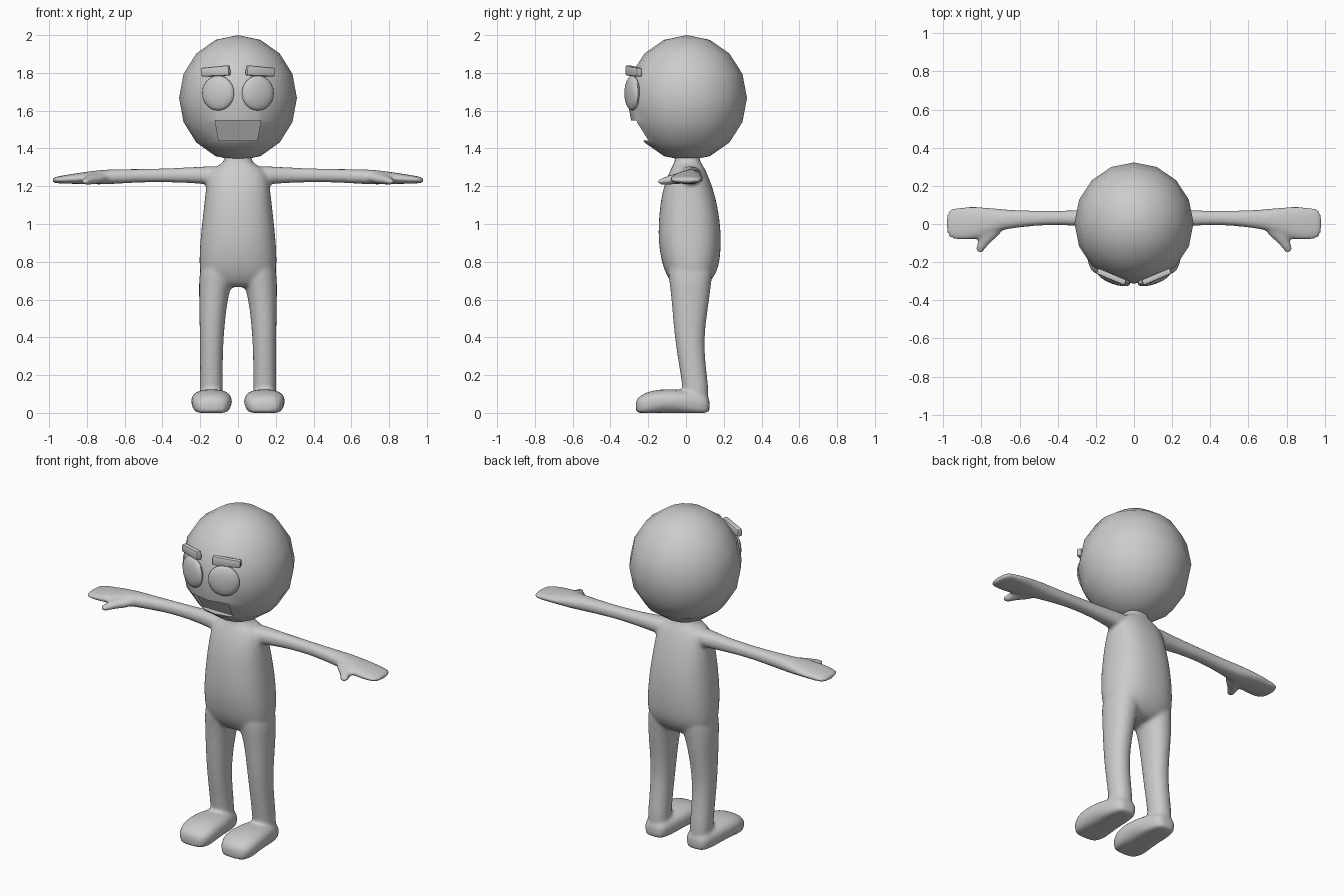
import bpy, bmesh, math
from mathutils import Vector, Matrix

if "Cube" in bpy.data.objects:
    bpy.data.objects.remove(bpy.data.objects["Cube"])

grey = bpy.data.materials.new("plain grey")
grey.diffuse_color = (0.6, 0.6, 0.6, 1)
grey.use_nodes = True
grey.node_tree.nodes["Principled BSDF"].inputs["Base Color"].default_value = grey.diffuse_color


def make_object(name, bm):
    bmesh.ops.recalc_face_normals(bm, faces=bm.faces[:])
    mesh = bpy.data.meshes.new(name)
    bm.to_mesh(mesh)
    bm.free()
    ob = bpy.data.objects.new(name, mesh)
    bpy.context.collection.objects.link(ob)
    mesh.materials.append(grey)
    return ob


def activate(ob):
    bpy.ops.object.select_all(action='DESELECT')
    ob.select_set(True)
    bpy.context.view_layer.objects.active = ob


def smooth(ob, degrees=40):
    activate(ob)
    bpy.ops.object.shade_smooth_by_angle(angle=math.radians(degrees))


def loft(bm, rings, u, v, side=1, power=2.0, n=16):
    """Skin rounded rings (centre, radius along u, radius along v); side -1 mirrors in x."""
    u, v = Vector(u), Vector(v)
    loops = []
    for c, ru, rv in rings:
        loop = []
        for i in range(n):
            a = 2 * math.pi * (i + 0.5) / n
            cu = math.copysign(abs(math.cos(a)) ** (2 / power), math.cos(a))
            cv = math.copysign(abs(math.sin(a)) ** (2 / power), math.sin(a))
            p = Vector(c) + u * ru * cu + v * rv * cv
            loop.append(bm.verts.new((p.x * side, p.y, p.z)))
        loops.append(loop)
    for a, b in zip(loops, loops[1:]):
        for i in range(n):
            j = (i + 1) % n
            bm.faces.new((a[i], a[j], b[j], b[i]))
    bm.faces.new(loops[0])
    bm.faces.new(loops[-1])


X, Y, Z = (1, 0, 0), (0, 1, 0), (0, 0, 1)
bm = bmesh.new()

# torso and neck: z, half width, front y, back y
torso = [(0.665, 0.10, -0.05, 0.08), (0.685, 0.165, -0.075, 0.12), (0.72, 0.20, -0.10, 0.15),
         (0.78, 0.21, -0.128, 0.18), (0.90, 0.205, -0.15, 0.19), (1.02, 0.192, -0.148, 0.183),
         (1.14, 0.178, -0.135, 0.16), (1.23, 0.168, -0.11, 0.13), (1.285, 0.15, -0.085, 0.105),
         (1.312, 0.10, -0.07, 0.09), (1.33, 0.072, -0.06, 0.075), (1.39, 0.07, -0.06, 0.07)]
loft(bm, [((0, (f + b) / 2, z), w, (b - f) / 2) for z, w, f, b in torso], X, Y, power=2.4)

# legs: z, inner x, outer x, front y, back y
leg = [(0.82, 0.02, 0.19, -0.10, 0.15), (0.72, 0.02, 0.208, -0.095, 0.14),
       (0.66, 0.037, 0.208, -0.085, 0.132), (0.58, 0.058, 0.207, -0.077, 0.122),
       (0.40, 0.076, 0.203, -0.062, 0.095), (0.25, 0.08, 0.202, -0.038, 0.105),
       (0.13, 0.079, 0.203, -0.018, 0.122), (0.03, 0.08, 0.203, -0.015, 0.12)]
# feet: y, half width, top z
foot = [(-0.267, 0.05, 0.065), (-0.25, 0.085, 0.088), (-0.20, 0.107, 0.115), (-0.13, 0.112, 0.127),
        (-0.04, 0.103, 0.126), (0.04, 0.085, 0.115), (0.10, 0.07, 0.10), (0.127, 0.045, 0.08)]
# arm and hand: x, low z, high z, front y, back y
arm = [(0.06, 1.20, 1.31, -0.05, 0.085), (0.17, 1.21, 1.306, -0.03, 0.08),
       (0.28, 1.218, 1.299, -0.01, 0.072), (0.45, 1.223, 1.293, -0.004, 0.070),
       (0.60, 1.215, 1.291, -0.018, 0.072), (0.71, 1.208, 1.289, -0.035, 0.08),
       (0.78, 1.21, 1.280, -0.068, 0.09), (0.85, 1.212, 1.270, -0.085, 0.092),
       (0.93, 1.213, 1.257, -0.085, 0.09), (0.965, 1.216, 1.250, -0.075, 0.08),
       (0.984, 1.22, 1.242, -0.05, 0.06)]
# thumb: centre x, y, z, half width, half height
thumb = [(0.73, 0.0, 1.245, 0.06, 0.03), (0.755, -0.045, 1.24, 0.05, 0.03),
         (0.785, -0.085, 1.234, 0.034, 0.025), (0.805, -0.125, 1.226, 0.025, 0.018),
         (0.815, -0.153, 1.222, 0.016, 0.012)]
for s in (-1, 1):
    loft(bm, [(((i + o) / 2, (f + b) / 2, z), (o - i) / 2, (b - f) / 2)
              for z, i, o, f, b in leg], X, Y, s, 2.2)
    loft(bm, [((0.14, y, t / 2), w, t / 2) for y, w, t in foot], X, Z, s, 2.5)
    loft(bm, [((x, (f + b) / 2, (l + h) / 2), (b - f) / 2, (h - l) / 2)
              for x, l, h, f, b in arm], Y, Z, s, 2.3)
    loft(bm, [((x, y, z), w, h) for x, y, z, w, h in thumb], (0.93, 0.37, 0), Z, s)

# flatten the soles
for vert in bm.verts:
    if vert.co.z < 0.022:
        vert.co.z = 0.0

# fuse everything into one soft skin
body = make_object("body", bm)
sub = body.modifiers.new("round", 'SUBSURF')
sub.levels = sub.render_levels = 2
fuse = body.modifiers.new("fuse", 'REMESH')
fuse.mode, fuse.voxel_size, fuse.use_smooth_shade = 'VOXEL', 0.011, True
relax = body.modifiers.new("relax", 'SMOOTH')
relax.factor, relax.iterations = 0.5, 5


def ball(name, centre, radii, yaw=0.0, segments=16, rings=8):
    bm = bmesh.new()
    bmesh.ops.create_uvsphere(bm, u_segments=segments, v_segments=rings, radius=1)
    bm.transform(Matrix.Translation(centre) @ Matrix.Rotation(yaw, 4, 'Z')
                 @ Matrix.Diagonal((*radii, 1)))
    return make_object(name, bm)


# head with a recessed mouth
head = ball("head", (0, 0.005, 1.667), (0.312, 0.318, 0.333))
bm = bmesh.new()
corners = [(-0.121, 1.547, -0.24), (0.121, 1.547, -0.24), (0.102, 1.441, -0.185), (-0.102, 1.441, -0.185)]
back = [bm.verts.new((x, y, z)) for x, z, y in corners]
front = [bm.verts.new((x, -0.45, z)) for x, z, y in corners]
bm.faces.new(back)
bm.faces.new(front)
for i in range(4):
    j = (i + 1) % 4
    bm.faces.new((back[i], back[j], front[j], front[i]))
cutter = make_object("mouth_cutter", bm)
cutter.hide_render = True
cut = head.modifiers.new("mouth", 'BOOLEAN')
cut.operation, cut.object, cut.solver = 'DIFFERENCE', cutter, 'EXACT'
activate(head)
bpy.ops.object.modifier_apply(modifier="mouth")
bpy.data.objects.remove(cutter)
smooth(head)

for s, label in ((-1, "right"), (1, "left")):
    # eyes
    smooth(ball(label + "_eye", (0.105 * s, -0.285, 1.693), (0.09, 0.03, 0.092),
                math.radians(20) * s, 20, 12))
    # eyebrows, a little taller at the inner end
    bm = bmesh.new()
    bmesh.ops.create_cube(bm, size=1)
    for vert in bm.verts:
        if vert.co.x * s < 0 and vert.co.z > 0:
            vert.co.z += 0.2
    bm.transform(Matrix.Translation((0.118 * s, -0.277, 1.806))
                 @ Matrix.Rotation(math.radians(23) * s, 4, 'Z')
                 @ Matrix.Rotation(math.radians(2) * s, 4, 'Y')
                 @ Matrix.Diagonal((0.162, 0.032, 0.046, 1)))
    bmesh.ops.bevel(bm, geom=bm.edges[:], offset=0.009, segments=2, profile=0.5, affect='EDGES')
    smooth(make_object(label + "_eyebrow", bm))
